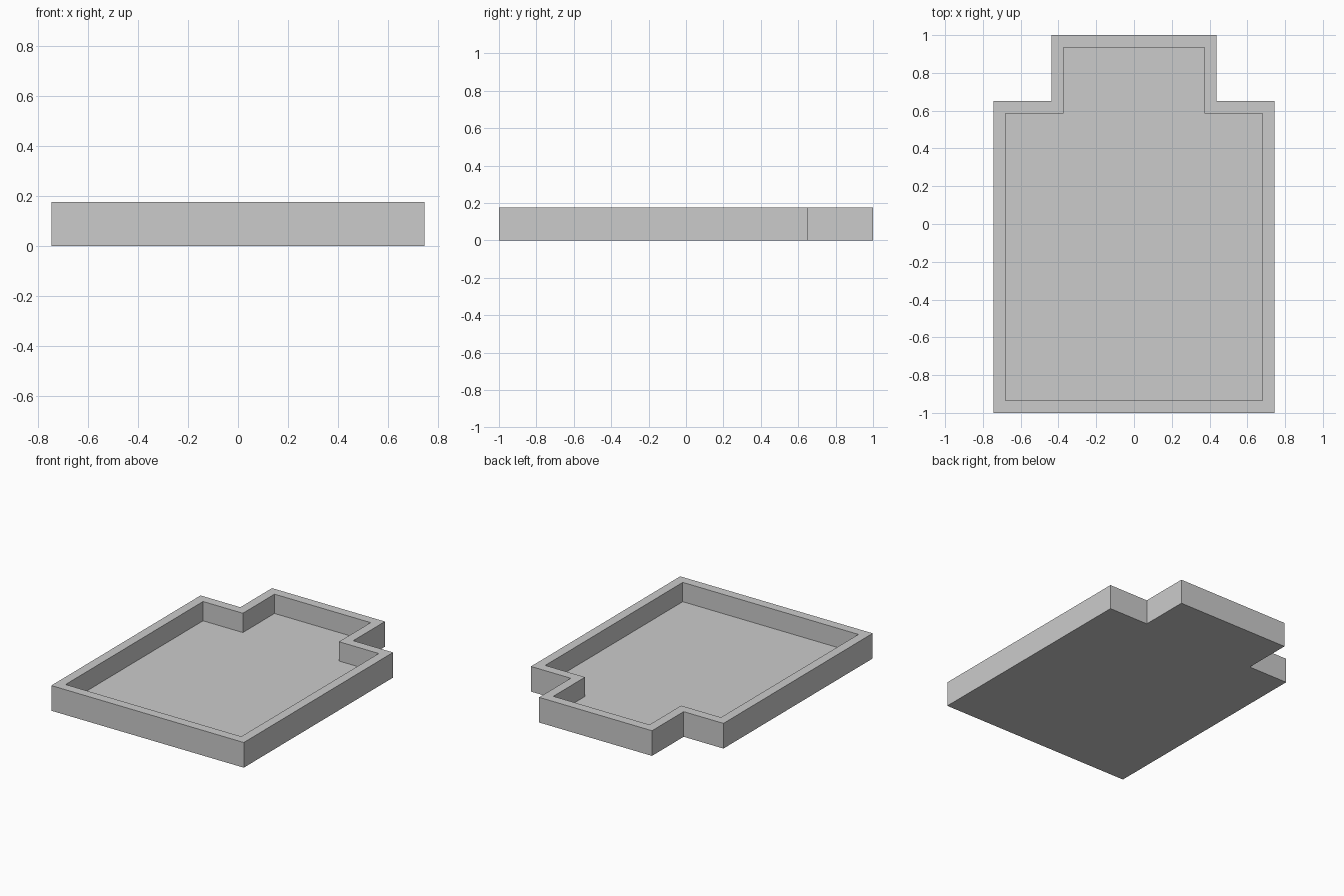
import bpy
import bmesh

cube = bpy.data.objects.get("Cube")
if cube:
    bpy.data.objects.remove(cube, do_unlink=True)

HEIGHT, FLOOR, WALL = 0.176, 0.041, 0.065
BODY_X, NECK_X, SHOULDER_Y, END_Y = 0.745, 0.437, 0.65, 1.0

grey = bpy.data.materials.new("plain grey")
grey.use_nodes = True
colour = (0.6, 0.6, 0.6, 1)
grey.diffuse_color = colour
grey.node_tree.nodes["Principled BSDF"].inputs["Base Color"].default_value = colour


def outline(inset):
    """Mirrored tray outline, counter-clockwise, moved inwards by inset."""
    body, neck = BODY_X - inset, NECK_X - inset
    shoulder, end = SHOULDER_Y - inset, END_Y - inset
    right = [(body, -end), (body, shoulder), (neck, shoulder), (neck, end)]
    return right + [(-x, y) for x, y in reversed(right)]


bm = bmesh.new()


def ring(inset, z):
    return [bm.verts.new((x, y, z)) for x, y in outline(inset)]


# Outer wall, rim and inner wall, bridged ring by ring
rings = [ring(0, 0), ring(0, HEIGHT), ring(WALL, HEIGHT), ring(WALL, FLOOR)]
for low, high in zip(rings, rings[1:]):
    for i in range(len(low)):
        j = (i + 1) % len(low)
        bm.faces.new((low[i], low[j], high[j], high[i]))

# Underside and tray floor
bm.faces.new(reversed(rings[0]))
bm.faces.new(rings[-1])
bmesh.ops.recalc_face_normals(bm, faces=bm.faces)

mesh = bpy.data.meshes.new("tray")
bm.to_mesh(mesh)
bm.free()
mesh.materials.append(grey)
tray = bpy.data.objects.new("tray", mesh)
bpy.context.collection.objects.link(tray)
